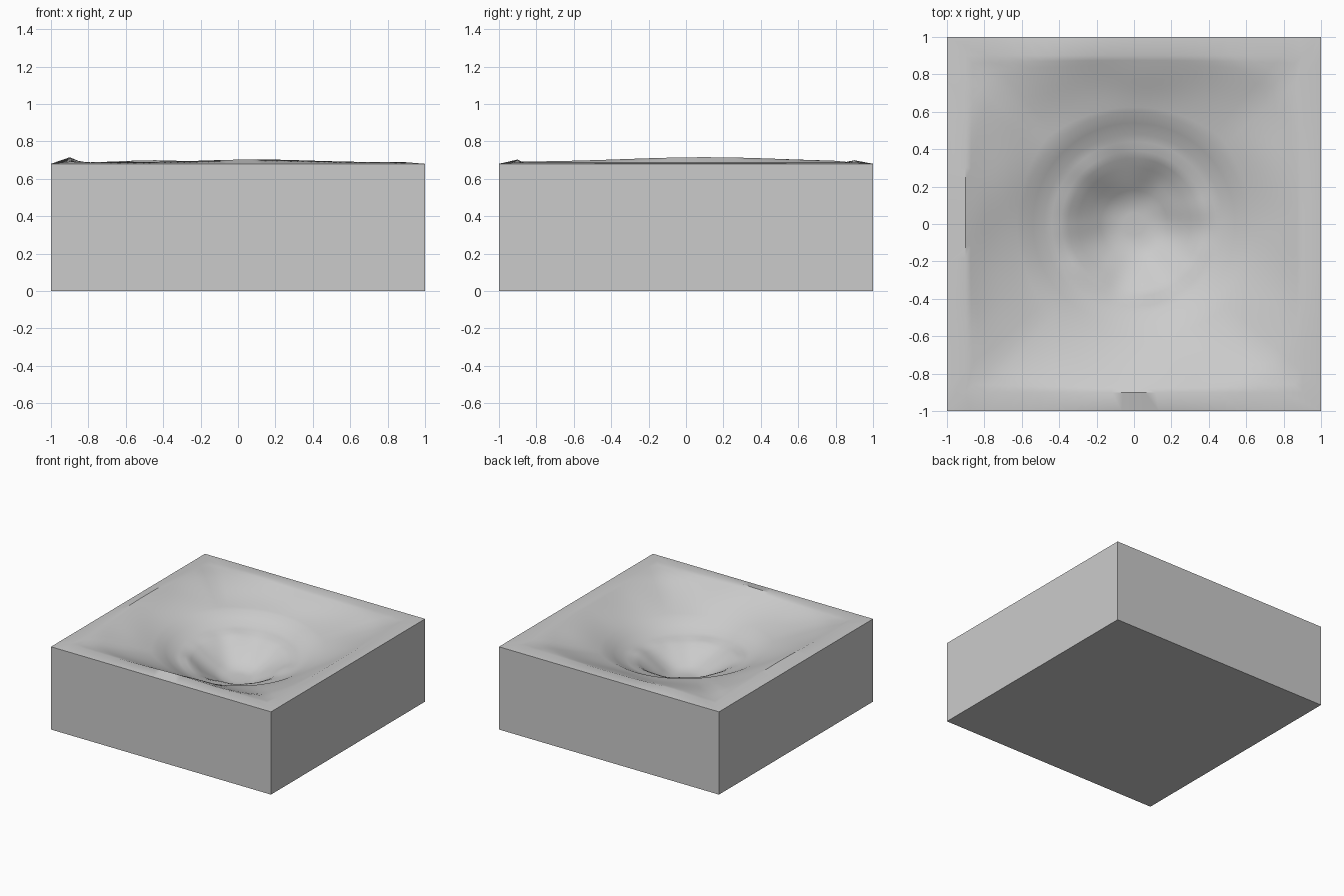
import bpy, bmesh, math
from mathutils import Vector, noise

if "Cube" in bpy.data.objects:
    bpy.data.objects.remove(bpy.data.objects["Cube"])

SEG = 96
EDGE_Z = 0.68
LIP_R, LIP_Z = 0.60, 0.555


def gauss(v, centre, width):
    return math.exp(-((v - centre) / width) ** 2)


def ridge_height(x, y):
    """Height of the low ridge just inside the square border."""
    if abs(x) >= abs(y):
        return (0.69 + 0.025 * gauss(y, 0.1, 0.6)) if x < 0 else 0.687
    if y < 0:
        return 0.688 + 0.015 * gauss(x, 0.1, 0.4)
    return 0.686 + 0.013 * gauss(x, -0.45, 0.25)


def tilt(a):
    """The crater lip is lower towards the front right."""
    return 0.03 * math.cos(a - math.radians(135))


def border(a, half):
    """Point at angle a on a square with the given half width."""
    c, s = math.cos(a), math.sin(a)
    k = half / max(abs(c), abs(s))
    return c * k, s * k


bm = bmesh.new()
rings = []


def add_ring(points, smooth=True):
    ring = [bm.verts.new(p) for p in points]
    if rings:
        prev = rings[-1]
        for i in range(SEG):
            j = (i + 1) % SEG
            bm.faces.new((prev[i], ring[i], ring[j], prev[j])).smooth = smooth
    rings.append(ring)


angles = [2 * math.pi * i / SEG for i in range(SEG)]

# crater: flat floor, wall, narrow terrace, outer slope
pit = [(0.06, 0.31), (0.12, 0.315), (0.18, 0.345), (0.24, 0.38), (0.30, 0.415),
       (0.35, 0.45), (0.39, 0.467), (0.44, 0.477), (0.48, 0.49), (0.54, 0.522),
       (LIP_R, LIP_Z)]
for r, z in pit:
    pts = []
    for a in angles:
        x, y = r * math.cos(a), r * math.sin(a)
        rough = 0.015 if 0.13 < r < 0.4 else 0
        pts.append((x, y, z + tilt(a) * min(1, r / 0.4)
                    + rough * noise.noise(Vector((x * 6, y * 6, 2.0)))))
    add_ring(pts)
bm.faces.new(rings[0])

# bowl: gentle slopes blending the round lip into the square ridge
STEPS = 12
for k in range(1, STEPS + 1):
    t = k / STEPS
    pts = []
    for a in angles:
        c, s = math.cos(a), math.sin(a)
        bx, by = border(a, 0.9)
        x = (1 - t) * LIP_R * c + t * bx
        y = (1 - t) * LIP_R * s + t * by
        # rounded-square reach softens creases along the diagonals
        reach = 0.9 / (c ** 4 + s ** 4) ** 0.25
        u = min(1.0, (math.hypot(x, y) - LIP_R) / (reach - LIP_R))
        lift = 0.5 * (t + u)
        low = LIP_Z + tilt(a)
        n = noise.noise(Vector((x * 2.5, y * 2.5, 7.0))) * 0.012 * math.sin(math.pi * t)
        pts.append((x, y, low + (ridge_height(bx, by) - low) * lift + n))
    add_ring(pts)

# border strip, straight sides and base
add_ring([(*border(a, 1.0), EDGE_Z) for a in angles])
add_ring([(*border(a, 1.0), 0.0) for a in angles], smooth=False)
bm.faces.new(list(reversed(rings[-1])))

bmesh.ops.recalc_face_normals(bm, faces=bm.faces[:])
mesh = bpy.data.meshes.new("crater_block")
bm.to_mesh(mesh)
bm.free()
block = bpy.data.objects.new("crater_block", mesh)
bpy.context.collection.objects.link(block)
bpy.context.view_layer.objects.active = block
block.select_set(True)
bpy.ops.object.shade_smooth_by_angle(angle=math.radians(40))
